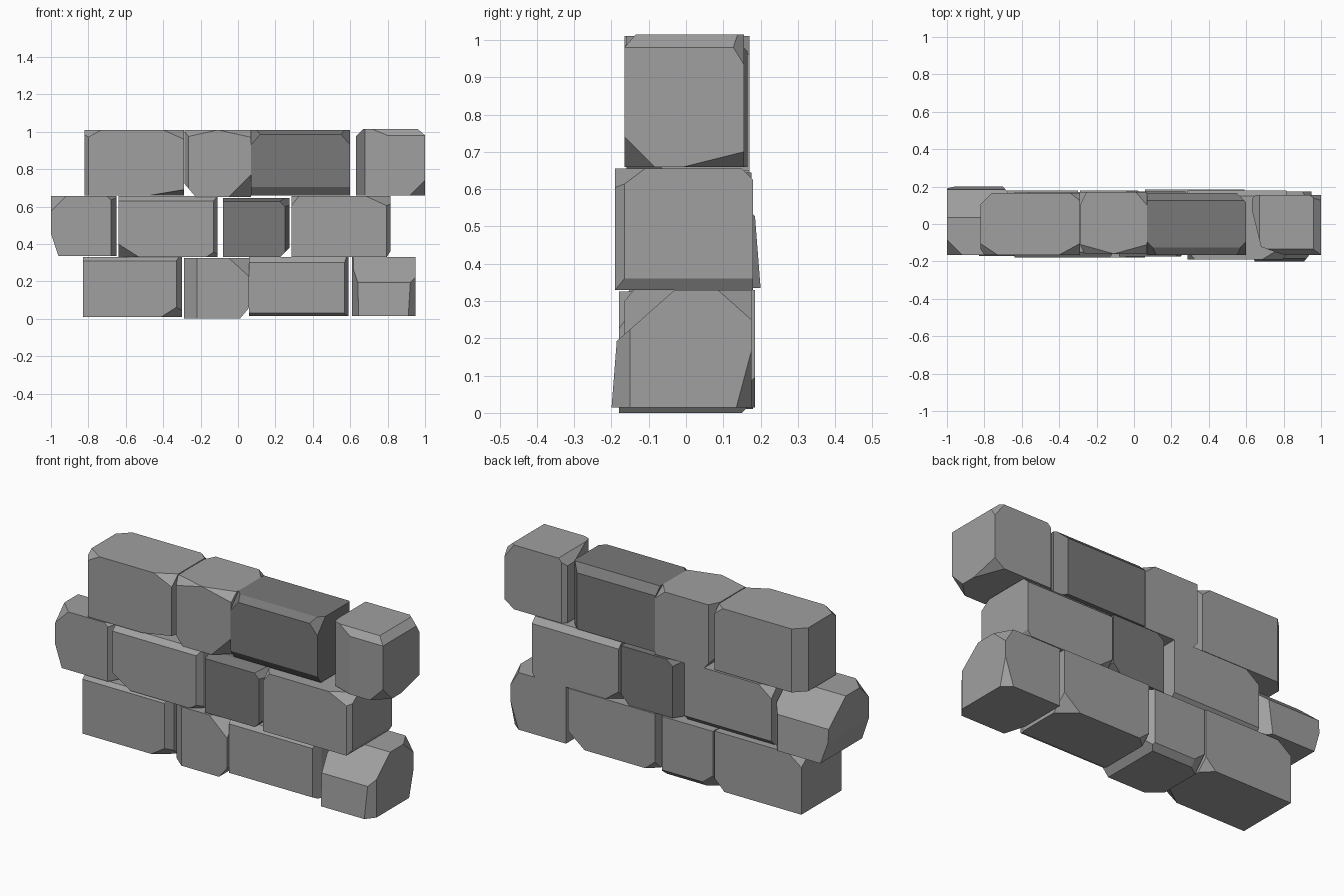
import bpy, bmesh
from mathutils import Vector

if "Cube" in bpy.data.objects:
    bpy.data.objects.remove(bpy.data.objects["Cube"])


def material(name, v):
    m = bpy.data.materials.new(name)
    m.diffuse_color = (v, v, v, 1)
    m.use_nodes = True
    m.node_tree.nodes["Principled BSDF"].inputs["Base Color"].default_value = m.diffuse_color
    return m


LIGHT = material("light grey stone", 0.35)
DARK = material("dark grey stone", 0.19)

# Sides: Left, Right, Front, Back, Down, Top -> (axis, sign)
SIDES = {"L": (0, -1), "R": (0, 1), "F": (1, -1), "B": (1, 1), "D": (2, -1), "T": (2, 1)}


def stone(name, x, y, z, cuts, mat=LIGHT):
    """Box chipped by planes; a cut names the sides and how far it reaches in from each."""
    lo, hi = Vector((x[0], y[0], z[0])), Vector((x[1], y[1], z[1]))
    bm = bmesh.new()
    bmesh.ops.create_cube(bm, size=1)
    for v in bm.verts:
        v.co = Vector([(lo[i] + hi[i]) / 2 + v.co[i] * (hi[i] - lo[i]) for i in range(3)])
    for sides, *reach in cuts:
        n, p = Vector(), (lo + hi) / 2
        for s, r in zip(sides, reach):
            axis, sign = SIDES[s]
            n[axis] = sign / r
            p[axis] = hi[axis] if sign > 0 else lo[axis]
        axis, sign = SIDES[sides[0]]
        p[axis] -= sign * reach[0]
        res = bmesh.ops.bisect_plane(bm, geom=bm.verts[:] + bm.edges[:] + bm.faces[:],
                                     plane_co=p, plane_no=n.normalized(),
                                     dist=1e-5, clear_outer=True)
        rim = [e for e in res["geom_cut"] if isinstance(e, bmesh.types.BMEdge) and e.is_boundary]
        if rim:
            bmesh.ops.contextual_create(bm, geom=rim)
    bmesh.ops.recalc_face_normals(bm, faces=bm.faces[:])
    me = bpy.data.meshes.new(name)
    bm.to_mesh(me)
    bm.free()
    me.materials.append(mat)
    bpy.context.collection.objects.link(bpy.data.objects.new(name, me))


# Bottom course
stone("bottom_stone_1", (-.83, -.30), (-.17, .18), (.01, .33), [
    ("RFD", .11, .08, .07), ("FT", .02, .02), ("RF", .03, .04),
    ("LBT", .08, .08, .06), ("RBD", .06, .06, .06)])
stone("bottom_stone_2", (-.29, .06), (-.18, .18), (0, .325), [
    ("LF", .07, .06), ("RFT", .11, .07, .10), ("RD", .05, .06),
    ("LBD", .10, .07, .08), ("RB", .04, .05), ("BD", .03, .03)])
stone("bottom_stone_3", (.06, .59), (-.165, .185), (.015, .33), [
    ("FT", .025, .03), ("FD", .03, .015), ("RF", .02, .05),
    ("RBD", .10, .08, .08), ("LBD", .06, .05, .05)])
stone("bottom_stone_4", (.61, .95), (-.20, .175), (.015, .33), [
    ("FT", .17, .15), ("FT", .025, .32), ("RF", .04, .05), ("RBT", .05, .09, .08),
    ("LF", .035, .12), ("LFT", .04, .20, .20), ("RBD", .05, .04, .15)])

# Middle course
stone("middle_stone_1", (-1, -.65), (-.165, .20), (.335, .655), [
    ("BT", .165, .14), ("BT", .025, .32), ("LD", .04, .12), ("RF", .03, .05),
    ("RB", .05, .06), ("LFT", .08, .08, .08), ("RFT", .05, .06, .05)])
stone("middle_stone_2", (-.64, -.11), (-.18, .17), (.33, .655), [
    ("FT", .03, .025), ("LFD", .11, .08, .07), ("RFD", .06, .05, .04),
    ("RF", .02, .03), ("LBT", .08, .06, .06), ("BD", .03, .03)])
stone("middle_stone_3", (-.08, .275), (-.175, .175), (.33, .645), [
    ("FT", .06, .018), ("RFT", .07, .09, .07), ("RD", .05, .05),
    ("RF", .025, .04), ("LB", .04, .06), ("LBT", .08, .07, .06)], DARK)
stone("middle_stone_4", (.285, .815), (-.19, .18), (.33, .655), [
    ("RFT", .13, .08, .06), ("LFT", .04, .05, .05), ("RF", .02, .025),
    ("RD", .02, .03), ("BT", .03, .03), ("LBD", .08, .06, .06)])

# Top course
stone("top_stone_1", (-.82, -.29), (-.165, .165), (.66, 1.01), [
    ("RFT", .11, .06, .05), ("RFD", .18, .18, .03), ("LF", .02, .03),
    ("LFT", .09, .06, .05), ("LB", .06, .06), ("RBT", .05, .04, .04)])
stone("top_stone_2", (-.285, .07), (-.16, .17), (.65, 1.01), [
    ("LFT", .18, .05, .04), ("RFT", .18, .05, .04), ("LD", .06, .07),
    ("RFD", .12, .10, .12), ("LF", .02, .04), ("RBT", .06, .07, .05), ("LB", .03, .06)])
stone("top_stone_3", (.07, .60), (-.165, .165), (.66, 1.01), [
    ("FT", .04, .025), ("BT", .04, .04), ("FD", .03, .045),
    ("LFT", .07, .07, .08), ("RFT", .07, .07, .08), ("RB", .05, .05)], DARK)
stone("top_stone_4", (.63, 1), (-.165, .155), (.66, 1.015), [
    ("LF", .17, .06), ("LF", .06, .24), ("RT", .04, .035), ("FT", .03, .035),
    ("LT", .04, .04), ("RFD", .08, .08, .08), ("RBT", .06, .05, .08),
    ("RBD", .06, .16, .04), ("LB", .02, .02)])
